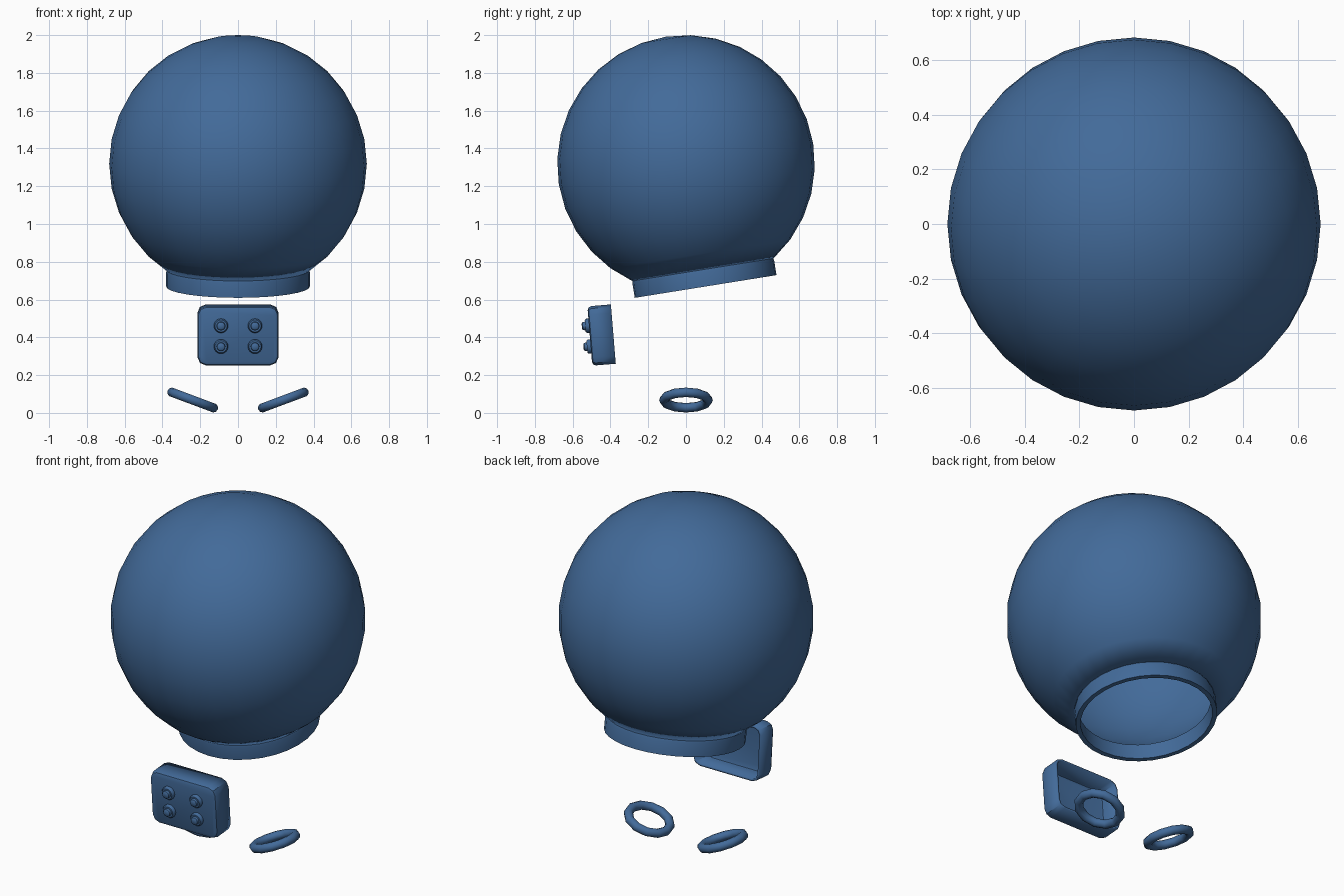
import bpy, bmesh
from math import sin, cos, pi, radians
from mathutils import Matrix, Vector

if "Cube" in bpy.data.objects:
    bpy.data.objects.remove(bpy.data.objects["Cube"], do_unlink=True)

COLOUR = (0.055, 0.145, 0.32, 1)
blue = bpy.data.materials.new("slate_blue")
blue.use_nodes = True
blue.diffuse_color = COLOUR
blue.node_tree.nodes["Principled BSDF"].inputs["Base Color"].default_value = COLOUR


def finish(name, bm, matrix, thickness=0.0, angle=40):
    bmesh.ops.remove_doubles(bm, verts=bm.verts, dist=0.0001)
    mesh = bpy.data.meshes.new(name)
    bm.to_mesh(mesh)
    bm.free()
    mesh.materials.append(blue)
    obj = bpy.data.objects.new(name, mesh)
    bpy.context.collection.objects.link(obj)
    obj.matrix_world = matrix
    if thickness:
        shell = obj.modifiers.new("shell", "SOLIDIFY")
        shell.thickness = thickness
        shell.offset = -1
    bpy.ops.object.select_all(action="DESELECT")
    obj.select_set(True)
    bpy.context.view_layer.objects.active = obj
    bpy.ops.object.shade_smooth_by_angle(angle=radians(angle))
    return obj


def lathe(name, profile, steps, matrix, closed=False, thickness=0.0):
    """Revolve (radius, height) points, listed bottom to top, about local z."""
    bm = bmesh.new()
    verts = [bm.verts.new((r, 0, z)) for r, z in profile]
    pairs = list(zip(verts, verts[1:])) + ([(verts[-1], verts[0])] if closed else [])
    edges = [bm.edges.new(p) for p in pairs]
    bmesh.ops.spin(bm, geom=verts + edges, cent=(0, 0, 0), axis=(0, 0, 1),
                   angle=2 * pi, steps=steps, use_merge=True)
    bmesh.ops.remove_doubles(bm, verts=bm.verts, dist=0.0001)
    # point the faces away from the axis
    bm.normal_update()
    widest = max(bm.faces, key=lambda f: f.calc_center_median().xy.length)
    bmesh.ops.recalc_face_normals(bm, faces=bm.faces)
    if widest.normal.xy.dot(widest.calc_center_median().xy) < 0:
        bmesh.ops.reverse_faces(bm, faces=bm.faces)
    return finish(name, bm, matrix, thickness)


# Helmet globe, open at the neck, and its collar, tipped forward together
R = 0.682
tilt = Matrix.Translation((0, 0, 1.318)) @ Matrix.Rotation(radians(9.1), 4, "X")
arc = [(R * sin(pi * i / 16), -R * cos(pi * i / 16)) for i in range(3, 17)]
lathe("helmet_globe", arc, 32, tilt, thickness=0.01)
collar = [(0.38, -0.657), (0.38, -0.58), (0.376, -0.565),
          (0.355, -0.565), (0.355, -0.657)]
lathe("neck_collar", collar, 32, tilt, closed=True)

# Chest box: rounded shell with an open back
W, D, H = 0.43, 0.125, 0.315
box = Matrix.Translation((0, -0.447, 0.412)) @ Matrix.Rotation(radians(4.7), 4, "X")
bm = bmesh.new()
bmesh.ops.create_cube(bm, size=1, matrix=Matrix.Diagonal((W, D, H, 1)))
depth_edges = [e for e in bm.edges
               if abs(e.verts[0].co.y - e.verts[1].co.y) > D / 2]
bmesh.ops.bevel(bm, geom=depth_edges, offset=0.045, segments=2, profile=0.5,
                affect="EDGES")
bm.normal_update()
bmesh.ops.delete(bm, geom=[f for f in bm.faces if f.normal.y > 0.9],
                 context="FACES")
front_edges = [e for e in bm.edges if all(v.co.y < -D / 2 + 0.001 for v in e.verts)]
bmesh.ops.bevel(bm, geom=front_edges, offset=0.02, segments=2, profile=0.5,
                affect="EDGES")
finish("chest_box", bm, box, thickness=0.012)

# Four stepped buttons on the box front
knob = [(0.038, -0.005), (0.038, 0.012), (0.032, 0.02), (0.023, 0.02),
        (0.021, 0.033), (0.014, 0.038), (0, 0.038)]
for side, x in (("right", -0.09), ("left", 0.09)):
    for level, z in (("lower", -0.055), ("upper", 0.055)):
        place = Matrix.Translation((x, -D / 2, z)) @ Matrix.Rotation(pi / 2, 4, "X")
        lathe(f"button_{level}_{side}", knob, 16, box @ place)

# Pair of cuff rings, outer ends raised
tube = [(0.117 + 0.025 * cos(2 * pi * i / 10), 0.025 * sin(2 * pi * i / 10))
        for i in range(10)]
for side, s in (("right", -1), ("left", 1)):
    place = Matrix.Translation((0.24 * s, 0, 0.068))
    lathe(f"cuff_ring_{side}", tube, 12,
          place @ Matrix.Rotation(radians(-20.5 * s), 4, "Y"), closed=True)
